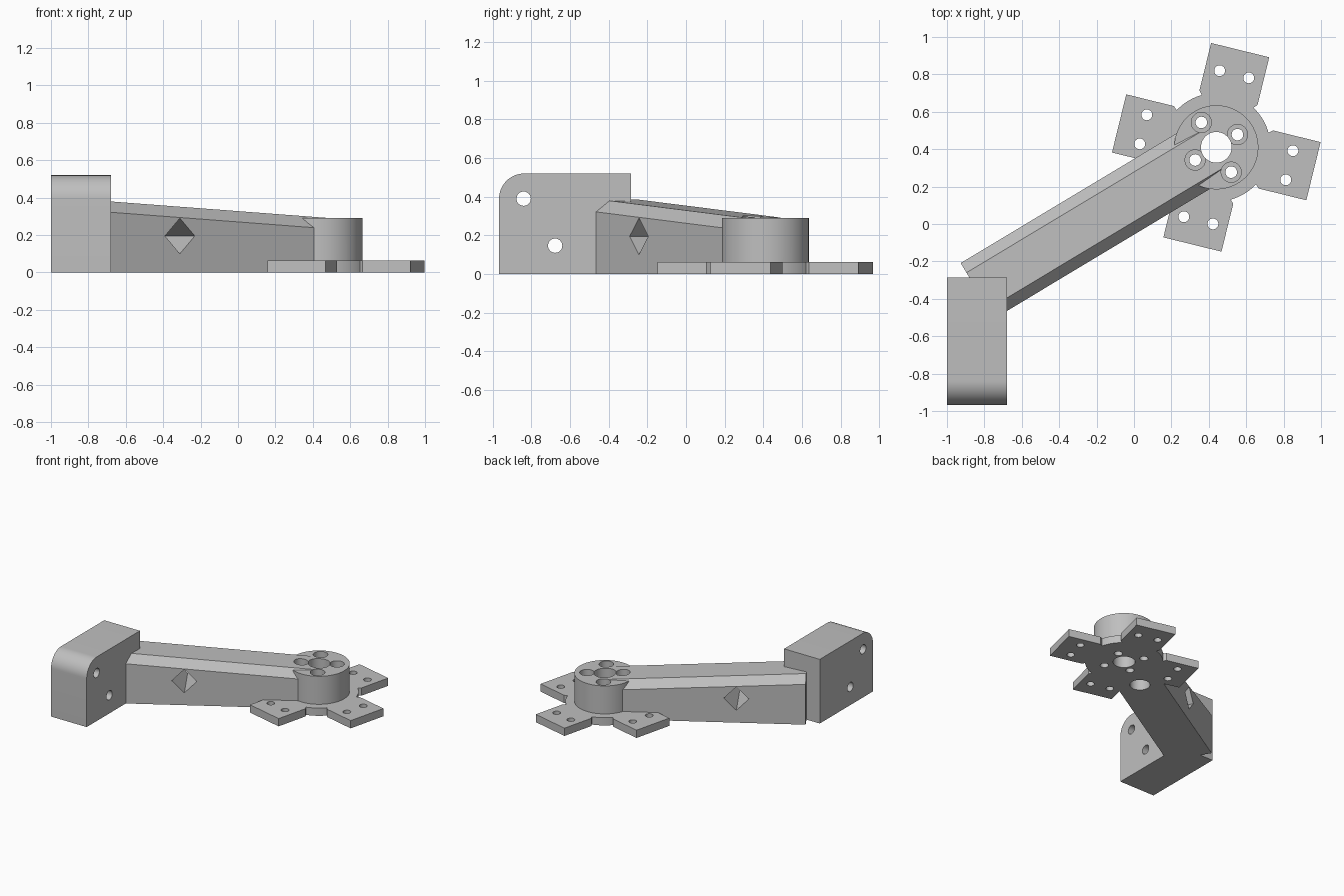
import bpy, bmesh, math
from mathutils import Matrix, Vector

if "Cube" in bpy.data.objects:
    bpy.data.objects.remove(bpy.data.objects["Cube"])

grey = bpy.data.materials.new("plain_grey")
grey.diffuse_color = (0.52, 0.52, 0.52, 1)
grey.use_nodes = True
grey.node_tree.nodes["Principled BSDF"].inputs["Base Color"].default_value = grey.diffuse_color

HUB = Matrix.Translation((0.44, 0.41, 0))


def turned(deg):
    """Frame at the hub centre, x pointing outwards at the given angle."""
    return HUB @ Matrix.Rotation(math.radians(deg), 4, 'Z')


ARM = turned(31)


def loft(name, ring_a, ring_b, frame=Matrix()):
    """Closed solid between two rings of equal point count."""
    bm = bmesh.new()
    a = [bm.verts.new(frame @ Vector(p)) for p in ring_a]
    b = [bm.verts.new(frame @ Vector(p)) for p in ring_b]
    n = len(a)
    bm.faces.new(a)
    bm.faces.new(b)
    for i in range(n):
        j = (i + 1) % n
        bm.faces.new((a[i], a[j], b[j], b[i]))
    bmesh.ops.recalc_face_normals(bm, faces=bm.faces)
    mesh = bpy.data.meshes.new(name)
    bm.to_mesh(mesh)
    bm.free()
    mesh.materials.append(grey)
    ob = bpy.data.objects.new(name, mesh)
    bpy.context.collection.objects.link(ob)
    return ob


def cylinder(name, x, y, r, z0, z1, frame=HUB, n=64):
    pts = [(x + r * math.cos(math.tau * i / n), y + r * math.sin(math.tau * i / n))
           for i in range(n)]
    return loft(name, [(*p, z0) for p in pts], [(*p, z1) for p in pts], frame)


def combine(target, other, operation):
    mod = target.modifiers.new(operation.lower(), 'BOOLEAN')
    mod.operation = operation
    mod.solver = 'EXACT'
    mod.object = other
    bpy.context.view_layer.objects.active = target
    bpy.ops.object.modifier_apply(modifier=mod.name)
    bpy.data.objects.remove(other, do_unlink=True)


# --- Solid parts ---
body = cylinder("motor_arm_bracket", 0, 0, 0.225, 0, 0.29)
solids = [cylinder("base_disc", 0, 0, 0.29, 0, 0.063, n=96)]

# four base tabs around the hub
TAB_ANGLES = [-13.8 + 90 * i for i in range(4)]
tab = [(0.1, -0.14), (0.25, -0.14), (0.273, -0.16), (0.535, -0.16),
       (0.535, 0.16), (0.273, 0.16), (0.25, 0.14), (0.1, 0.14)]
for a in TAB_ANGLES:
    solids.append(loft("base_tab", [(*p, 0) for p in tab],
                       [(*p, 0.063) for p in tab], turned(a)))


# tapering arm with chamfered top edges
def arm_section(u, w=0.1735, c=0.06):
    top = 0.29 - 0.065 * u
    return [(u, -w, 0), (u, w, 0), (u, w, top - c), (u, w - c, top),
            (u, c - w, top), (u, -w, top - c)]


solids.append(loft("arm", arm_section(-1.49), arm_section(0.03), ARM))

# end block with one rounded top edge
R = 0.13
block = [(-0.285, 0), (-0.285, 0.52)]
for i in range(17):
    t = math.pi / 2 * (1 + i / 16)
    block.append((-0.967 + R + R * math.cos(t), 0.52 - R + R * math.sin(t)))
block.append((-0.967, 0))
solids.append(loft("end_block", [(-1, *p) for p in block], [(-0.68, *p) for p in block]))

for s in solids:
    combine(body, s, 'UNION')

# --- Openings ---
cuts = [cylinder("shaft_hole", 0, 0, 0.082, -0.1, 0.5)]

# counterbored screw holes in the hub
for x, y in ((0.132, 0), (-0.132, 0), (0, 0.155), (0, -0.155)):
    cuts.append(cylinder("screw_hole", x, y, 0.031, -0.1, 0.5, ARM, 32))
    cuts.append(cylinder("counterbore", x, y, 0.054, 0.1, 0.5, ARM, 48))

# two holes in each tab
for a in TAB_ANGLES:
    for y in (-0.08, 0.08):
        cuts.append(cylinder("tab_hole", 0.402, y, 0.029, -0.1, 0.2, turned(a), 32))

# blind hole under the arm
cuts.append(cylinder("cable_hole", -0.36, 0, 0.075, -0.1, 0.15, ARM, 48))

# diamond tunnel across the arm
diamond = [(-1.073, 0.195), (-0.98, 0.1), (-0.887, 0.195), (-0.98, 0.29)]
cuts.append(loft("diamond_tunnel", [(u, -0.4, z) for u, z in diamond],
                 [(u, 0.4, z) for u, z in diamond], ARM))

# two holes through the end block
SIDE = Matrix.Rotation(math.radians(90), 4, 'Z') @ Matrix.Rotation(math.radians(90), 4, 'X')
for y, z in ((-0.84, 0.39), (-0.677, 0.147)):
    cuts.append(cylinder("block_hole", y, z, 0.037, -1.2, -0.5, SIDE, 32))

for c in cuts:
    combine(body, c, 'DIFFERENCE')

# smooth round walls, keep edges sharp
bpy.ops.object.select_all(action='DESELECT')
body.select_set(True)
bpy.context.view_layer.objects.active = body
bpy.ops.object.shade_smooth_by_angle(angle=math.radians(25))
